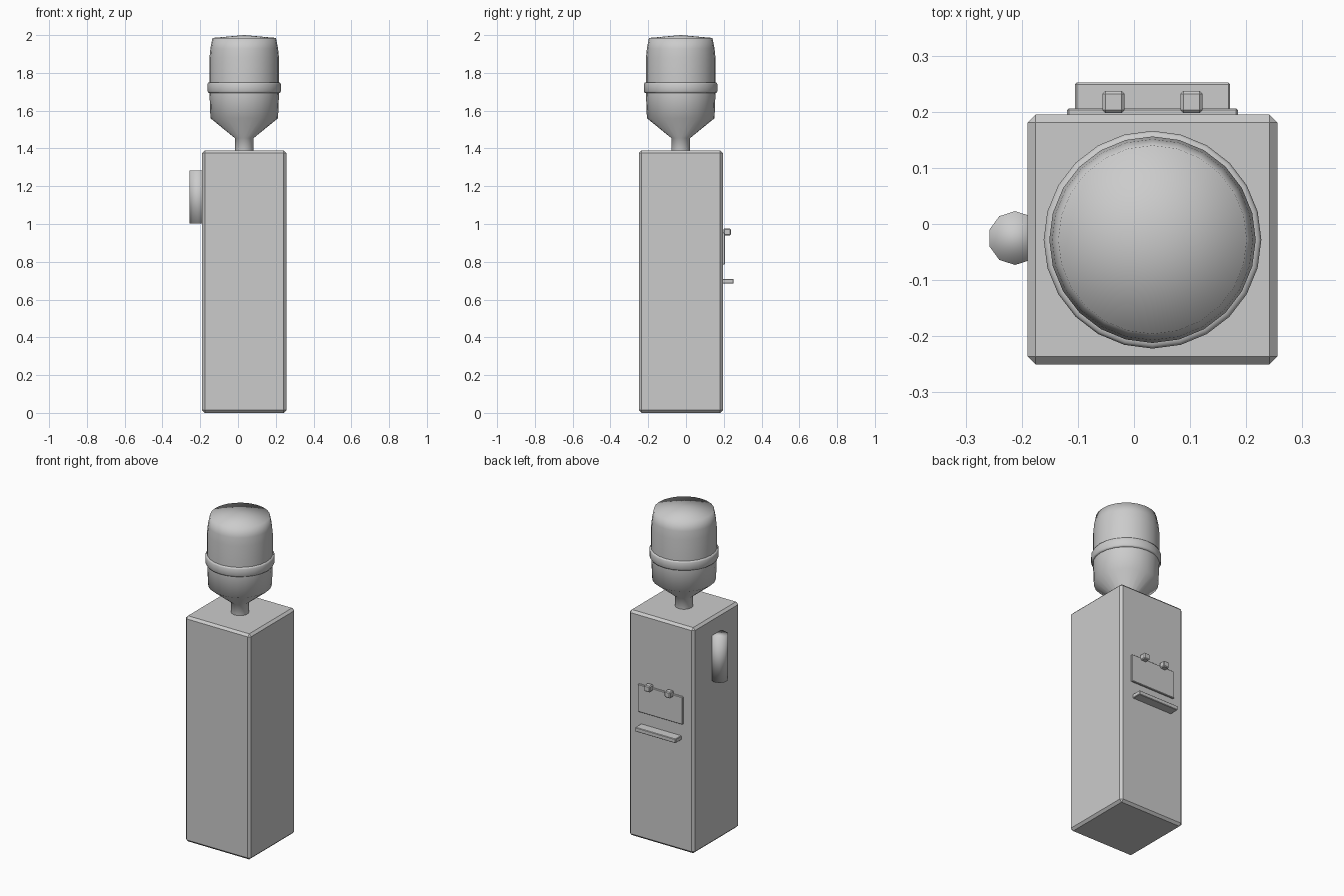
import bpy, bmesh, math
from mathutils import Matrix

if "Cube" in bpy.data.objects:
    bpy.data.objects.remove(bpy.data.objects["Cube"], do_unlink=True)

grey = bpy.data.materials.new("light_grey")
grey.use_nodes = True
COLOUR = (0.6, 0.6, 0.6, 1)
grey.diffuse_color = COLOUR
grey.node_tree.nodes["Principled BSDF"].inputs["Base Color"].default_value = COLOUR

CX, CY = 0.033, -0.028   # cabinet and bottle axis


def finish(name, bm, smooth=False):
    bmesh.ops.recalc_face_normals(bm, faces=bm.faces)
    for f in bm.faces:
        f.smooth = smooth
    mesh = bpy.data.meshes.new(name)
    bm.to_mesh(mesh)
    bm.free()
    mesh.materials.append(grey)
    obj = bpy.data.objects.new(name, mesh)
    bpy.context.collection.objects.link(obj)
    return obj


def box(name, x, y, z, bevel):
    """Chamfered box from (min, max) ranges."""
    bm = bmesh.new()
    bmesh.ops.create_cube(bm, size=1)
    for v in bm.verts:
        for i, (lo, hi) in enumerate((x, y, z)):
            v.co[i] = (lo + hi) / 2 + v.co[i] * (hi - lo)
    bmesh.ops.bevel(bm, geom=bm.edges[:], offset=bevel, segments=1, affect='EDGES')
    return finish(name, bm)


def lathe(name, profile, steps=24):
    """Spin an (r, z) profile round the bottle axis."""
    bm = bmesh.new()
    verts = [bm.verts.new((CX + r, CY, z)) for r, z in profile]
    edges = [bm.edges.new(pair) for pair in zip(verts, verts[1:])]
    bmesh.ops.spin(bm, geom=verts + edges, cent=(CX, CY, 0), axis=(0, 0, 1),
                   angle=math.tau, steps=steps)
    bmesh.ops.remove_doubles(bm, verts=bm.verts, dist=0.0005)
    return finish(name, bm, True)


# Cabinet
box("cabinet", (CX - 0.2225, CX + 0.2225), (-0.25, 0.195), (0, 1.39), 0.014)

# Water bottle, upside down, with a softly domed end
lathe("water_bottle", [(0.05, 1.38), (0.05, 1.455), (0.179, 1.56), (0.184, 1.69),
                       (0.184, 1.88), (0.179, 1.93), (0.168, 1.985), (0, 2.0)])
lathe("bottle_band", [(0.183, 1.693), (0.19, 1.694), (0.194, 1.702), (0.194, 1.741),
                      (0.19, 1.749), (0.183, 1.75)])

# Cup holder on the right side
bm = bmesh.new()
place = Matrix.Translation((-0.212, -0.025, 1.142)) @ Matrix.Rotation(math.pi / 2, 4, 'Z')
bmesh.ops.create_cone(bm, cap_ends=True, segments=10, radius1=0.048, radius2=0.048,
                      depth=0.28, matrix=place)
# Put a corner on the y axis
offset = math.atan2(*(lambda v: (v.co.x + 0.212, v.co.y + 0.025))(next(iter(bm.verts))))
bmesh.ops.rotate(bm, verts=bm.verts, cent=(-0.212, -0.025, 0),
                 matrix=Matrix.Rotation(offset, 3, 'Z'))
finish("cup_holder", bm, True)

# Tap panel, taps and drip tray on the back
box("tap_panel", (CX - 0.152, CX + 0.152), (0.19, 0.206), (0.785, 0.955), 0.003)
for side, s in (("right", -1), ("left", 1)):
    tx = CX + s * 0.0695
    box(side + "_tap", (tx - 0.0195, tx + 0.0195), (0.198, 0.237), (0.94, 0.977), 0.005)
box("drip_tray", (CX - 0.138, CX + 0.138), (0.19, 0.252), (0.684, 0.71), 0.003)
